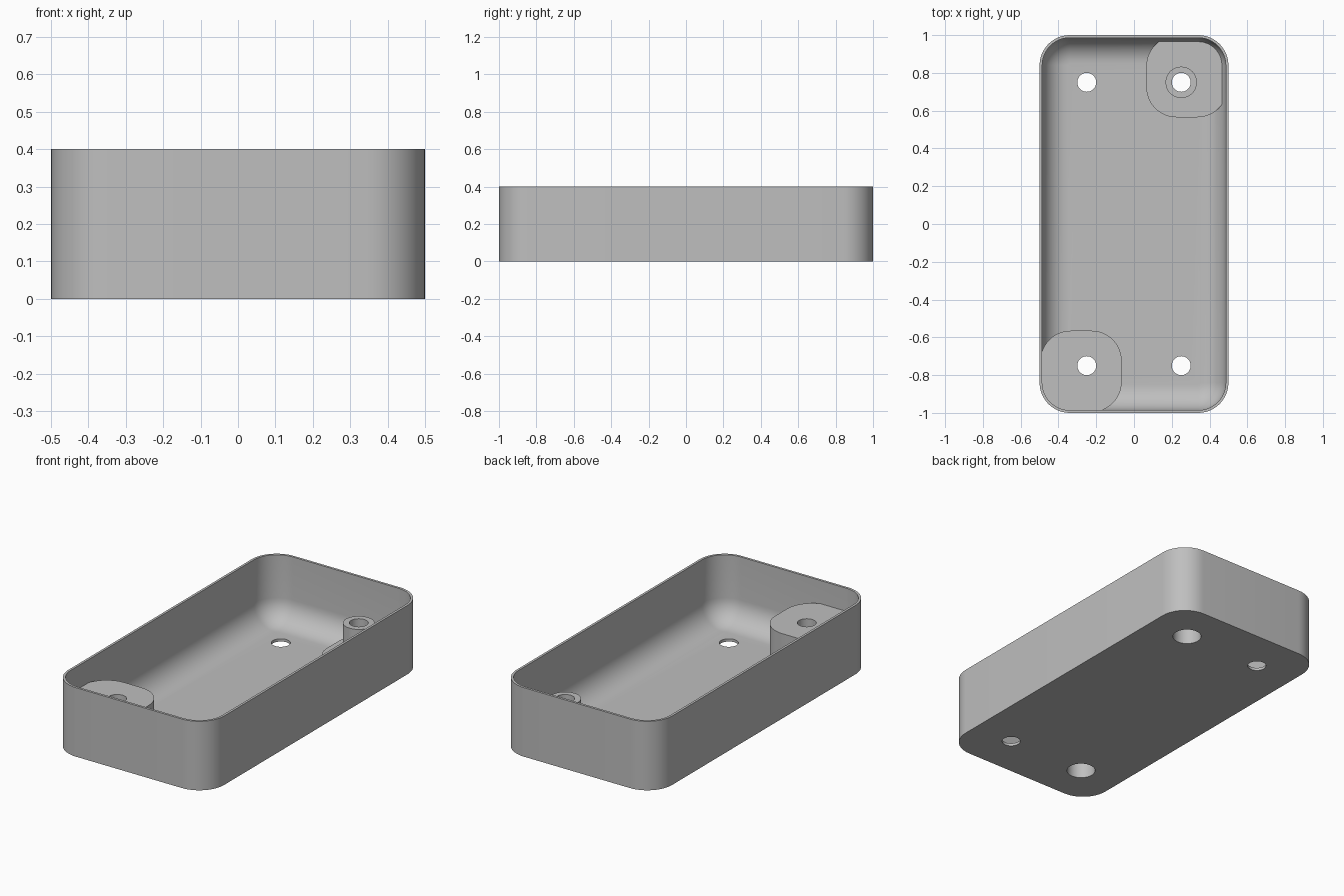
import bpy, bmesh
from math import sin, cos, pi, radians

if "Cube" in bpy.data.objects:
    bpy.data.objects.remove(bpy.data.objects["Cube"])

HEIGHT, RADIUS, WALL, FLOOR, FILLET = 0.4, 0.16, 0.014, 0.016, 0.135
HOLE_X, HOLE_Y, HOLE_R, BORE_R, BORE_TOP = 0.25, 0.75, 0.05, 0.077, 0.2
BOSS_TOP, PAD_TOP = 0.266, 0.08

grey = bpy.data.materials.new("plain grey")
grey.use_nodes = True
colour = (0.52, 0.52, 0.52, 1)
grey.diffuse_color = colour
grey.node_tree.nodes["Principled BSDF"].inputs["Base Color"].default_value = colour


def make(name, bm):
    bmesh.ops.recalc_face_normals(bm, faces=bm.faces)
    mesh = bpy.data.meshes.new(name)
    bm.to_mesh(mesh)
    bm.free()
    obj = bpy.data.objects.new(name, mesh)
    bpy.context.collection.objects.link(obj)
    mesh.materials.append(grey)
    return obj


def rounded_ring(bm, cx, cy, hx, hy, r, z, steps=12):
    """One loop of vertices round a rectangle with round corners."""
    ring = []
    for k, (sx, sy) in enumerate([(1, 1), (-1, 1), (-1, -1), (1, -1)]):
        for i in range(steps + 1):
            a = (k + i / steps) * pi / 2
            ring.append(bm.verts.new((cx + sx * (hx - r) + r * cos(a),
                                      cy + sy * (hy - r) + r * sin(a), z)))
    return ring


def loft(bm, rings):
    for a, b in zip(rings, rings[1:]):
        n = len(a)
        for i in range(n):
            j = (i + 1) % n
            bm.faces.new((a[i], a[j], b[j], b[i]))
    bm.faces.new(rings[0])
    bm.faces.new(rings[-1])


def cylinder(bm, x, y, r, z0, z1):
    made = bmesh.ops.create_cone(bm, cap_ends=True, segments=48, radius1=r,
                                 radius2=r, depth=z1 - z0)
    bmesh.ops.translate(bm, verts=made["verts"], vec=(x, y, (z0 + z1) / 2))


# Open case: outer wall, rim, inner wall, rounded inner edge and floor
profile = [(0, 0), (0, HEIGHT), (WALL, HEIGHT)]
for i in range(11):
    t = i / 10 * pi / 2
    profile.append((WALL + FILLET * (1 - cos(t)), FLOOR + FILLET * (1 - sin(t))))
bm = bmesh.new()
loft(bm, [rounded_ring(bm, 0, 0, 0.5 - d, 1 - d, RADIUS - d, z) for d, z in profile])
parts = [make("case", bm)]

# Corner pads, one tall and one low
for name, side, top in [("tall_corner_pad", -1, BOSS_TOP), ("low_corner_pad", 1, PAD_TOP)]:
    bm = bmesh.new()
    loft(bm, [rounded_ring(bm, side * 0.28, side * 0.78, 0.215, 0.215, 0.16, z)
              for z in (FLOOR / 2, top)])
    parts.append(make(name, bm))

# Screw post on the low pad
bm = bmesh.new()
cylinder(bm, HOLE_X, HOLE_Y, 0.083, PAD_TOP - 0.02, BOSS_TOP)
parts.append(make("screw_post", bm))

# Cutters: through holes in all corners, wide bores under the pads
bm = bmesh.new()
for sx in (-1, 1):
    for sy in (-1, 1):
        cylinder(bm, sx * HOLE_X, sy * HOLE_Y, HOLE_R, -0.1, 0.5)
holes = make("hole_cutter", bm)
bm = bmesh.new()
for s in (-1, 1):
    cylinder(bm, s * HOLE_X, s * HOLE_Y, BORE_R, -0.1, BORE_TOP)
bores = make("bore_cutter", bm)

# Cut every part, then smooth the curved faces
for obj in parts:
    bpy.ops.object.select_all(action="DESELECT")
    obj.select_set(True)
    bpy.context.view_layer.objects.active = obj
    for cutter in (holes, bores):
        mod = obj.modifiers.new(cutter.name, "BOOLEAN")
        mod.operation, mod.solver, mod.object = "DIFFERENCE", "EXACT", cutter
        bpy.ops.object.modifier_apply(modifier=mod.name)
    bpy.ops.object.shade_smooth_by_angle(angle=radians(30))
for cutter in (holes, bores):
    bpy.data.objects.remove(cutter)
